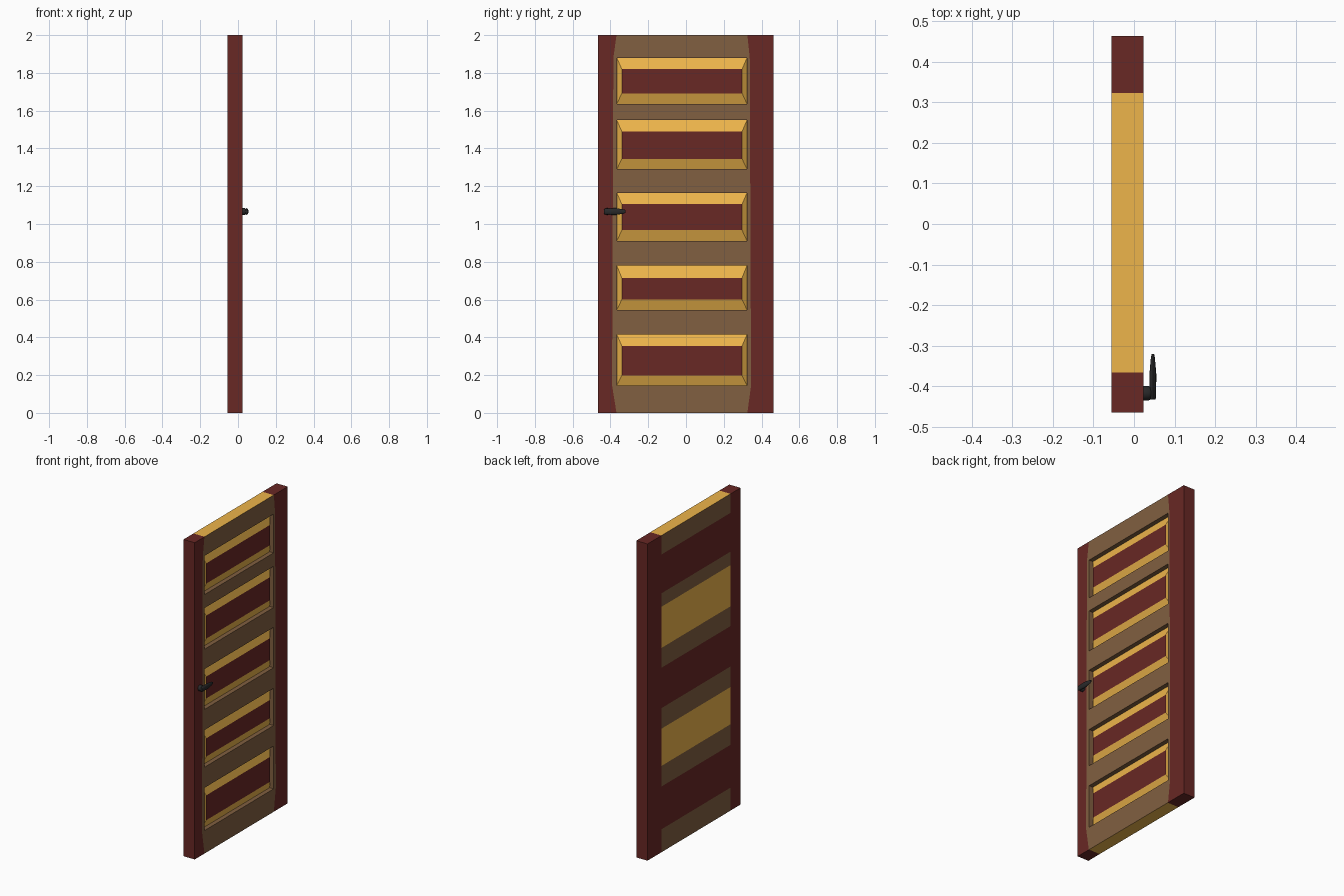
import bpy, bmesh, math
from mathutils import Vector

if "Cube" in bpy.data.objects:
    bpy.data.objects.remove(bpy.data.objects["Cube"])

XB, XF = -0.055, 0.023            # back and front of the leaf
YL, YR = -0.465, 0.463            # outer edges of the leaf
PL, PR = -0.366, 0.323            # panel opening in y
FLOOR, FIELD = XF - 0.028, XF - 0.007
# outer and inner z limits of each panel, bottom to top
PANELS = [(0.145, 0.415, 0.198, 0.355), (0.545, 0.78, 0.60, 0.715),
          (0.91, 1.165, 0.967, 1.105), (1.29, 1.55, 1.345, 1.49),
          (1.635, 1.88, 1.692, 1.82)]


def material(name, rgb):
    m = bpy.data.materials.new(name)
    m.diffuse_color = (*rgb, 1)
    m.use_nodes = True
    m.node_tree.nodes["Principled BSDF"].inputs["Base Color"].default_value = m.diffuse_color
    return m


red = material("dark_red_wood", (0.14, 0.021, 0.018))
brown = material("brown_wood", (0.22, 0.115, 0.052))
gold = material("golden_wood", (0.85, 0.46, 0.07))
black = material("black_metal", (0.022, 0.022, 0.023))
RED, BROWN, GOLD = 0, 1, 2


class Builder:
    def __init__(self):
        self.bm = bmesh.new()

    def quad(self, pts, mat, facing):
        """Add a quad whose normal points along the facing direction."""
        f = self.bm.faces.new([self.bm.verts.new(p) for p in pts])
        f.normal_update()
        if f.normal.dot(Vector(facing)) < 0:
            f.normal_flip()
        f.material_index = mat

    def finish(self, name, mats):
        bmesh.ops.remove_doubles(self.bm, verts=self.bm.verts, dist=1e-5)
        me = bpy.data.meshes.new(name)
        self.bm.to_mesh(me)
        self.bm.free()
        for m in mats:
            me.materials.append(m)
        ob = bpy.data.objects.new(name, me)
        bpy.context.collection.objects.link(ob)
        return ob


def columns(z):
    """Front column lines: the stile edge bows outward away from the ends."""
    if z in (0, 2):
        return [YL, PL - 0.002, PL, PR, PR + 0.002, YR]
    t = z / 2
    return [YL, -0.392 + 0.008 * t, PL, PR, 0.345 - 0.008 * t, YR]


# Door leaf: front frame with openings, striped back, edges
leaf = Builder()
rows = [0] + [z for p in PANELS for z in p[:2]] + [2]
back_cols = [YL, PL, PR, YR]
for i, (z0, z1) in enumerate(zip(rows, rows[1:])):
    opening = i % 2 == 1
    c0, c1 = columns(z0), columns(z1)
    for j in range(5):
        if opening and j == 2:
            continue
        leaf.quad([(XF, c0[j], z0), (XF, c0[j + 1], z0), (XF, c1[j + 1], z1), (XF, c1[j], z1)],
                  RED if j in (0, 4) else BROWN, (1, 0, 0))
    for j in range(3):
        a, b = back_cols[j], back_cols[j + 1]
        mat = RED
        if j == 1:
            mat = (GOLD if i in (3, 7) else RED) if opening else BROWN
        leaf.quad([(XB, a, z0), (XB, b, z0), (XB, b, z1), (XB, a, z1)], mat, (-1, 0, 0))
    for y, s in ((YL, -1), (YR, 1)):
        leaf.quad([(XB, y, z0), (XF, y, z0), (XF, y, z1), (XB, y, z1)], RED, (0, s, 0))
    if opening:
        for y, s in ((PL, 1), (PR, -1)):
            leaf.quad([(FLOOR, y, z0), (XF, y, z0), (XF, y, z1), (FLOOR, y, z1)], BROWN, (0, s, 0))
        for z, s in ((z0, 1), (z1, -1)):
            leaf.quad([(FLOOR, PL, z), (XF, PL, z), (XF, PR, z), (FLOOR, PR, z)], BROWN, (0, 0, s))
for z, s in ((0, -1), (2, 1)):
    for a, b, mat in ((YL, PL, RED), (PL, PR, GOLD), (PR, YR, RED)):
        leaf.quad([(XB, a, z), (XF, a, z), (XF, b, z), (XB, b, z)], mat, (0, 0, s))
leaf.finish("door_leaf", [red, brown, gold])

# Raised panels: golden sloping border around a flat red field
for n, (z0, z1, w0, w1) in enumerate(PANELS):
    p = Builder()
    outer = [(FLOOR, PL, z0), (FLOOR, PR, z0), (FLOOR, PR, z1), (FLOOR, PL, z1)]
    inner = [(FIELD, PL + 0.026, w0), (FIELD, PR - 0.026, w0),
             (FIELD, PR - 0.026, w1), (FIELD, PL + 0.026, w1)]
    p.quad(inner, RED, (1, 0, 0))
    for k in range(4):
        m = (k + 1) % 4
        p.quad([outer[k], outer[m], inner[m], inner[k]], GOLD, (1, 0, 0))
    p.finish(f"raised_panel_{n + 1}", [red, brown, gold])


def loft(name, rings):
    """Skin a closed tube through a list of point rings."""
    bm = bmesh.new()
    loops = [[bm.verts.new(p) for p in r] for r in rings]
    for a, b in zip(loops, loops[1:]):
        for k in range(len(a)):
            m = (k + 1) % len(a)
            bm.faces.new([a[k], a[m], b[m], b[k]])
    bm.faces.new(loops[0])
    bm.faces.new(loops[-1])
    bmesh.ops.recalc_face_normals(bm, faces=bm.faces)
    me = bpy.data.meshes.new(name)
    bm.to_mesh(me)
    bm.free()
    me.materials.append(black)
    ob = bpy.data.objects.new(name, me)
    bpy.context.collection.objects.link(ob)
    bpy.context.view_layer.objects.active = ob
    ob.select_set(True)
    bpy.ops.object.shade_smooth_by_angle(angle=math.radians(35))
    ob.select_set(False)


ANG = [2 * math.pi * k / 16 for k in range(16)]
HZ = 1.066
# Handle stem: short round post on the stile
loft("handle_stem", [[(x, -0.417 + r * math.cos(a), HZ + r * math.sin(a)) for a in ANG]
                     for x, r in ((XF, 0.018), (0.036, 0.018), (0.042, 0.014))])
# Handle lever: flattened bar tapering to the tip (y, half width x, half height z)
loft("handle_lever", [[(0.0465 + rx * math.cos(a), y, HZ + rz * math.sin(a)) for a in ANG]
                      for y, rx, rz in ((-0.433, 0.006, 0.013), (-0.427, 0.008, 0.016),
                                        (-0.37, 0.0085, 0.018), (-0.33, 0.005, 0.011),
                                        (-0.32, 0.003, 0.007))])
